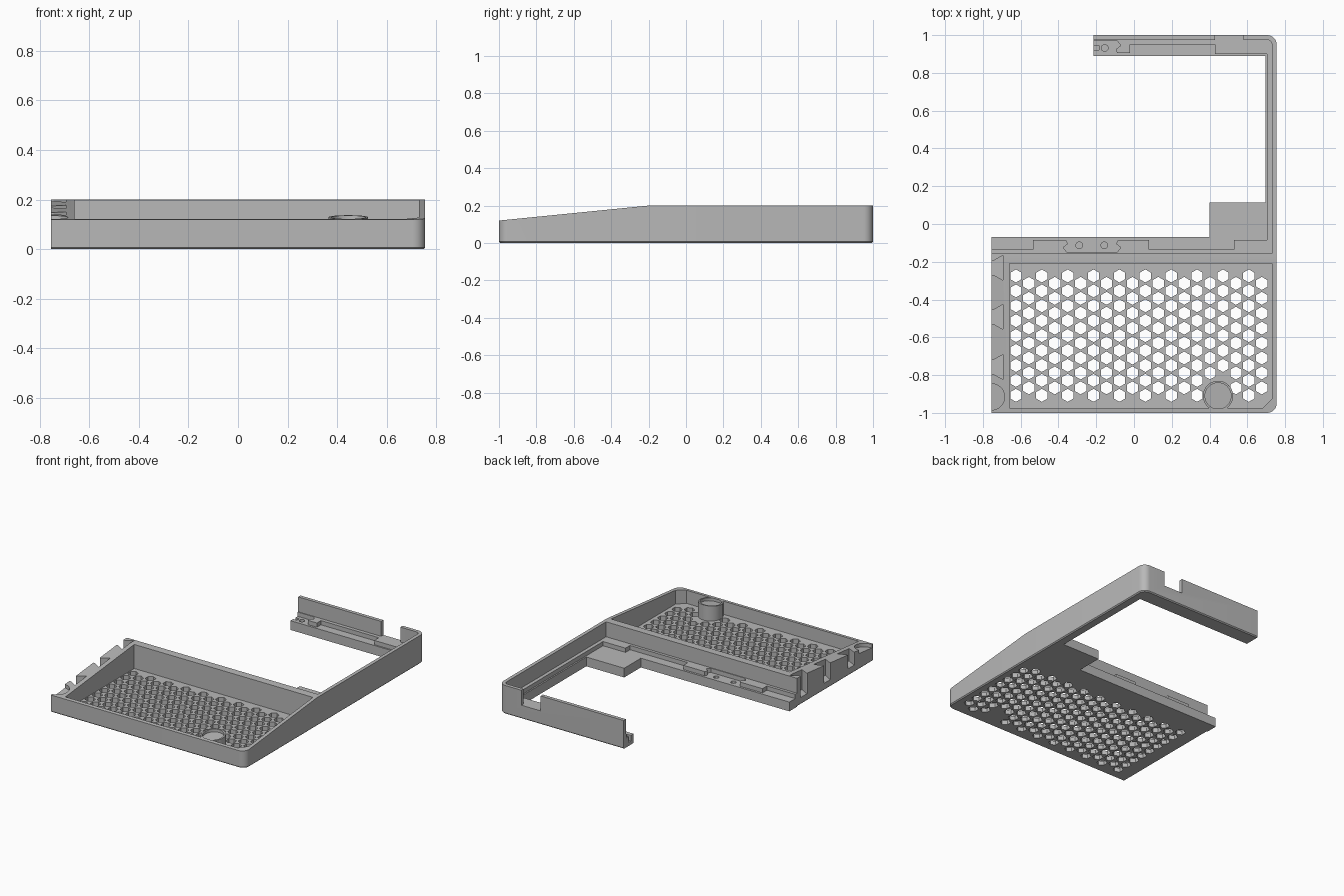
import bpy, bmesh, math

if "Cube" in bpy.data.objects:
    bpy.data.objects.remove(bpy.data.objects["Cube"])

grey = bpy.data.materials.new("plain grey")
grey.diffuse_color = (0.48, 0.48, 0.48, 1)
grey.use_nodes = True
grey.node_tree.nodes["Principled BSDF"].inputs["Base Color"].default_value = grey.diffuse_color


def slope(y):
    """Rim height: rises from the front, then stays level."""
    return min(0.2, 0.12 + (y + 1) * 0.1)


def prism(name, shapes, z0, z1, chamfer=None):
    """Extrude 2D outlines between two heights (numbers or functions of y)."""
    bm = bmesh.new()
    h = lambda z, y: z(y) if callable(z) else z
    for pts in shapes:
        low = [bm.verts.new((x, y, h(z0, y))) for x, y in pts]
        top = [bm.verts.new((x, y, h(z1, y))) for x, y in pts]
        n = len(pts)
        bm.faces.new(low[::-1])
        bm.faces.new(top)
        for i in range(n):
            j = (i + 1) % n
            bm.faces.new((low[i], low[j], top[j], top[i]))
    return finish(name, bm, chamfer)


def finish(name, bm, chamfer=None):
    bmesh.ops.recalc_face_normals(bm, faces=bm.faces)
    if chamfer:
        edges = [e for e in bm.edges if all(v.co.z < 1e-4 for v in e.verts)
                 and chamfer(*[v.co for v in e.verts])]
        bmesh.ops.bevel(bm, geom=edges, offset=0.007, segments=1, affect='EDGES')
    me = bpy.data.meshes.new(name)
    bm.to_mesh(me)
    bm.free()
    me.materials.append(grey)
    ob = bpy.data.objects.new(name, me)
    bpy.context.collection.objects.link(ob)
    return ob


def cut(ob, cutter):
    mod = ob.modifiers.new("cut", 'BOOLEAN')
    mod.operation = 'DIFFERENCE'
    mod.solver = 'EXACT'
    mod.object = cutter
    bpy.context.view_layer.objects.active = ob
    bpy.ops.object.modifier_apply(modifier=mod.name)
    bpy.data.objects.remove(cutter)


def smooth(ob):
    bpy.ops.object.select_all(action='DESELECT')
    ob.select_set(True)
    bpy.context.view_layer.objects.active = ob
    bpy.ops.object.shade_smooth_by_angle(angle=math.radians(25))


def arc(cx, cy, r, a0=0, a1=360, n=32):
    full = a1 - a0 == 360
    return [(cx + r * math.cos(math.radians(a0 + (a1 - a0) * i / n)),
             cy + r * math.sin(math.radians(a0 + (a1 - a0) * i / n)))
            for i in range(n if full else n + 1)]


# tray body: side profile extruded across, front right corner rounded
bm = bmesh.new()
side = [(-1, 0), (-0.155, 0), (-0.155, 0.2), (-0.2, 0.2), (-1, 0.12)]
left = [bm.verts.new((-0.755, y, z)) for y, z in side]
right = [bm.verts.new((0.755, y, z)) for y, z in side]
bm.faces.new(left)
bm.faces.new(right[::-1])
for i in range(5):
    j = (i + 1) % 5
    bm.faces.new((left[i], left[j], right[j], right[i]))
corner = [e for e in bm.edges if set(e.verts) == {right[0], right[4]}]
bmesh.ops.bevel(bm, geom=corner, offset=0.05, segments=8, profile=0.5, affect='EDGES')
tray = finish("tray", bm, lambda a, b: min(a.y, b.y) < -0.16)

# tray cavity
cut(tray, prism("cavity_cutter", [[(-0.66, -0.975), (0.68, -0.975), (0.73, -0.925),
                                   (0.73, -0.21), (-0.66, -0.21)]], 0.03, 0.4))

# dovetail slots in the left wall
slots = [[(-0.765, y - 0.037), (-0.745, y - 0.037), (-0.693, y - 0.066),
          (-0.693, y + 0.066), (-0.745, y + 0.037), (-0.765, y + 0.037)]
         for y in (-0.232, -0.492, -0.757)]
cut(tray, prism("slot_cutter", slots, 0.05, 0.4))

# half round recess at the front left
cut(tray, prism("recess_cutter", [arc(-0.755, -0.915, 0.07)],
                lambda y: slope(y) - 0.025, 0.4))

# honeycomb vents in the floor, leaving the boss area solid
hexes = []
for c in range(20):
    for r in range(9 - c % 2):
        x, y = -0.625 + c * 0.0685, -0.275 - r * 0.079 - (c % 2) * 0.0395
        if math.hypot(x - 0.445, y + 0.91) > 0.1:
            hexes.append(arc(x, y, 0.0345, 30, 390, 6))
cut(tray, prism("vent_cutter", hexes, -0.1, 0.1))
smooth(tray)

# round boss with a shallow seat
boss = prism("boss", [arc(0.445, -0.91, 0.08)], 0.028, slope)
cut(boss, prism("seat_cutter", [arc(0.445, -0.91, 0.069)], lambda y: slope(y) - 0.02, 0.4))
smooth(boss)

# low ledge along the open bay, including the square pad
ledge = prism("ledge", [[(-0.755, -0.155), (0.73, -0.155), (0.73, 0.975), (-0.215, 0.975),
                         (-0.215, 0.89), (0.695, 0.89), (0.695, 0.115), (0.4, 0.115),
                         (0.4, -0.07), (-0.755, -0.07)]], 0, 0.065)
pins = [arc(x, y, 0.018, n=16) for x, y in ((-0.29, -0.113), (-0.157, -0.113), (-0.155, 0.932))]
groove = [[(-0.23, 0.92), (-0.185, 0.92), (-0.185, 0.945), (-0.23, 0.945)]]
cut(ledge, prism("pin_hole_cutter", pins + groove, 0.025, 0.2))

# raised step following the walls, with joint pockets
prism("raised_step", [[(-0.755, -0.155), (-0.755, -0.135), (-0.535, -0.135), (-0.535, -0.085),
                       (-0.36, -0.085), (-0.35, -0.105), (-0.375, -0.125), (-0.355, -0.15),
                       (-0.09, -0.15), (-0.07, -0.125), (-0.095, -0.105), (-0.085, -0.085),
                       (0.08, -0.085), (0.08, -0.135), (0.53, -0.135), (0.53, -0.085),
                       (0.705, -0.085), (0.705, 0.9), (0.43, 0.9), (0.43, 0.95),
                       (-0.02, 0.95), (-0.02, 0.905), (-0.09, 0.905), (-0.095, 0.925),
                       (-0.07, 0.945), (-0.09, 0.97), (-0.215, 0.97), (-0.215, 0.975),
                       (0.73, 0.975), (0.73, -0.155)]], 0.065, 0.095)

# thin right and back wall with a rounded corner and a port notch
outer = [(0.755, -0.155)] + arc(0.705, 0.95, 0.05, 0, 90, 8) + [(-0.215, 1)]
inner = [(-0.215, 0.975)] + arc(0.705, 0.95, 0.025, 90, 0, 8) + [(0.73, -0.155)]
wall = prism("bay_wall", [outer + inner], 0, 0.2,
             lambda a, b: all(v.x > 0.731 or v.y > 0.976 for v in (a, b)))
cut(wall, prism("notch_cutter", [[(0.43, 0.96), (0.58, 0.96), (0.58, 1.1), (0.43, 1.1)]],
                0.095, 0.4))
smooth(wall)
